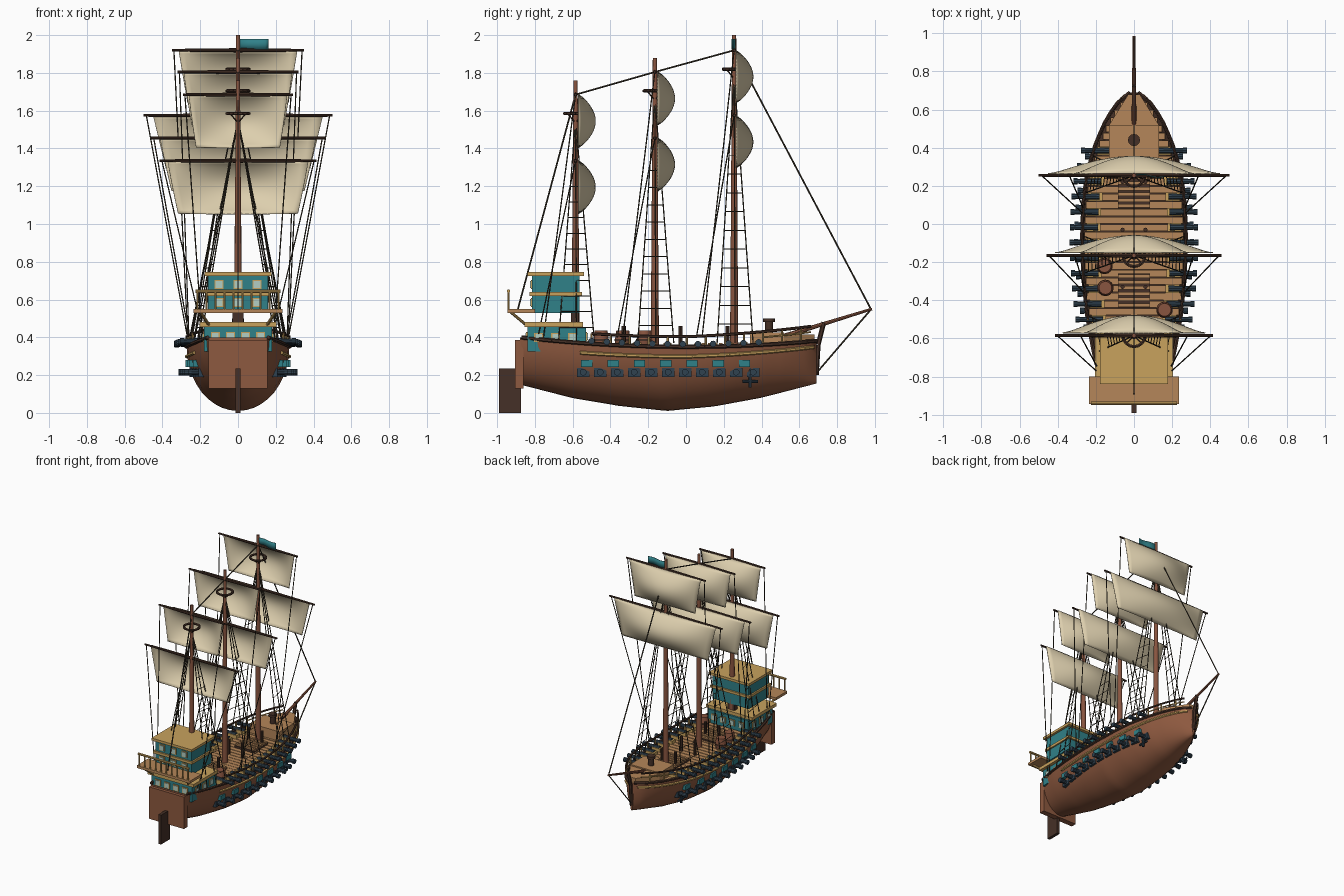
import bpy, bmesh, math
from mathutils import Vector, Matrix

if "Cube" in bpy.data.objects:
    bpy.data.objects.remove(bpy.data.objects["Cube"])

COL = dict(hull=(.27, .10, .05), sail=(.72, .62, .42), teal=(.03, .22, .25), gold=(.58, .36, .11),
           deck=(.46, .24, .10), dark=(.06, .03, .02), iron=(.03, .055, .08), rope=(.05, .04, .025),
           glass=(.45, .62, .55), mast=(.25, .09, .05))
MATS = {}
for k, c in COL.items():
    MATS[k] = bpy.data.materials.new(k)
    MATS[k].diffuse_color = (*c, 1)
parts = {}

def part(name, mat):
    if name not in parts:
        parts[name] = (bmesh.new(), mat)
    return parts[name][0]

def box(name, mat, x, y, z):
    """box from (min, max) ranges"""
    c = [(a + b) / 2 for a, b in (x, y, z)]
    s = [abs(b - a) for a, b in (x, y, z)]
    bmesh.ops.create_cube(part(name, mat), size=1, matrix=Matrix.Translation(c) @ Matrix.Diagonal((*s, 1)))

def rod(name, mat, a, b, r, r2=None, n=8):
    a, b = Vector(a), Vector(b)
    d = b - a
    m = Matrix.Translation((a + b) / 2) @ d.to_track_quat('Z', 'Y').to_matrix().to_4x4()
    bmesh.ops.create_cone(part(name, mat), cap_ends=True, segments=n, radius1=r,
                          radius2=r if r2 is None else r2, depth=d.length, matrix=m)

def path(name, mat, pts, r, n=6):
    for a, b in zip(pts, pts[1:]):
        rod(name, mat, a, b, r, n=n)

def grid(name, mat, f, nu, nv):
    bm = part(name, mat)
    v = [[bm.verts.new(f(i / nu, j / nv)) for j in range(nv + 1)] for i in range(nu + 1)]
    for i in range(nu):
        for j in range(nv):
            bm.faces.new((v[i][j], v[i + 1][j], v[i + 1][j + 1], v[i][j + 1]))
    return v

# hull lines: half width, keel height and sheer height along y
WID = [(-.88, .155), (-.7, .205), (-.5, .242), (-.3, .264), (-.1, .272), (.1, .266), (.25, .248),
       (.4, .208), (.52, .158), (.6, .112), (.66, .065), (.69, .02)]
KEEL = [(-.88, .15), (-.6, .078), (-.35, .036), (-.1, .01), (.15, .034), (.4, .08), (.69, .155)]

def lerp(t, y):
    y = min(max(y, t[0][0]), t[-1][0])
    for (a, p), (b, q) in zip(t, t[1:]):
        if y <= b:
            return p + (q - p) * (y - a) / (b - a)

def sheer(y):
    return .348 + .065 * y * y

def half(y, z=None):
    w, s, k = lerp(WID, y), sheer(y), lerp(KEEL, y)
    return w if z is None else w * math.sqrt(max(0, 1 - ((s - z) / (s - k)) ** 2))

def frange(a, b, n):
    return [a + (b - a) * i / (n - 1) for i in range(n)]

# hull shell
def hull(u, v):
    y, a = -.88 + 1.57 * u, math.pi * v
    s, k = sheer(y), lerp(KEEL, y)
    return (half(y) * math.cos(a), y, s - (s - k) * math.sin(a))
hv = grid('hull', 'hull', hull, 48, 20)
for end in (hv[0], hv[-1]):
    part('hull', 'hull').faces.new(end)
grid('deck_base', 'dark', lambda u, v: (half(-.87 + 1.55 * u) * (2 * v - 1) * .99, -.87 + 1.55 * u,
                                        sheer(-.87 + 1.55 * u) - .02), 40, 2)
# deck planks, transom, rudder and stem
for y in frange(-.5, .66, 30):
    w = half(y + .018) - .012
    box('deck_planks', 'deck', (-w, w), (y - .0175, y + .0175), (sheer(y) - .022, sheer(y) - .006))
box('transom', 'hull', (-.155, .155), (-.905, -.86), (.13, .385))
box('rudder', 'dark', (-.012, .012), (-.99, -.875), (0, .235))
path('stem_post', 'dark', [(0, .69, .2), (0, .70, .36), (0, .73, .48)], .013)
box('foredeck', 'deck', (-.13, .13), (.34, .52), (.34, .425))
w1 = part('foredeck', 'deck')
f = [w1.verts.new((x, y, z)) for z in (.36, .415) for x, y in ((-.13, .52), (.13, .52), (.03, .68), (-.03, .68))]
for q in ((0, 1, 2, 3), (4, 5, 6, 7), (0, 1, 5, 4), (1, 2, 6, 5), (2, 3, 7, 6), (3, 0, 4, 7)):
    w1.faces.new([f[i] for i in q])
rod('capstan', 'dark', (0, .44, .42), (0, .44, .485), .022, n=12)
rod('capstan', 'dark', (0, .44, .48), (0, .44, .5), .032, n=12)

for s in (1, -1):
    # gunwale, gold wale and railing
    ys = frange(-.87, .69, 30)
    path('gunwale', 'dark', [(s * (half(y) + .002), y, sheer(y) + .002) for y in ys], .011)
    ys = frange(-.56, .675, 26)
    wz = lambda y: sheer(y) - .05 + .03 * max(0, y)
    path('gold_wale', 'gold', [(s * (half(y, wz(y)) + .003), y, wz(y)) for y in ys], .010)
    ys = frange(-.5, .66, 24)
    rz = lambda y: sheer(y) + .055 + .04 * max(0, y)
    path('rail', 'dark', [(s * half(y), y, rz(y)) for y in ys], .008)
    path('lower_rail', 'gold', [(s * half(y), y, rz(y) - .03) for y in ys if y > .38], .005)
    for y in ys[::2]:
        rod('rail_posts', 'gold', (s * half(y), y, sheer(y)), (s * half(y), y, rz(y)), .006, n=6)
    # upper cannons on carriages
    for y in frange(-.5, .385, 12):
        w, z = half(y), sheer(y) + .016
        rod('deck_cannons', 'iron', (s * (w - .08), y, z), (s * (w + .062), y, z), .017, .013, 10)
        rod('deck_cannons', 'iron', (s * (w + .045), y, z), (s * (w + .066), y, z), .017, n=10)
        box('carriages', 'gold', (s * (w - .095), s * (w - .02)), (y - .022, y + .022), (z - .025, z + .004))
    # lower cannons with square ports
    for y in frange(-.545, .355, 11):
        z = .215
        w = half(y, z)
        box('gun_ports', 'iron', (s * (w - .03), s * (w + .008)), (y - .033, y + .033), (z - .024, z + .022))
        rod('hull_cannons', 'iron', (s * (w - .03), y, z), (s * (w + .06), y, z), .018, .014, 10)
        rod('hull_cannons', 'iron', (s * (w + .045), y, z), (s * (w + .065), y, z), .018, n=10)
    # teal port lids
    for y in frange(-.525, .31, 7):
        w = half(y, .26)
        box('port_lids', 'teal', (s * (w - .02), s * (w + .015)), (y - .03, y + .03), (.243, .28))
    # anchor
    ax = s * (half(.34, .17) + .025)
    rod('anchors', 'iron', (ax, .34, .135), (ax, .34, .25), .008)
    rod('anchors', 'iron', (ax, .30, .165), (ax, .38, .165), .008)

# stern castle: two teal cabins with gold bands
box('lower_cabin', 'teal', (-.18, .18), (-.84, -.53), (.325, .455))
box('lower_cabin_roof', 'gold', (-.205, .205), (-.855, -.545), (.455, .48))
box('upper_cabin', 'teal', (-.16, .16), (-.815, -.565), (.53, .73))
box('cabin_band', 'gold', (-.172, .172), (-.828, -.552), (.62, .64))
box('upper_roof', 'gold', (-.178, .178), (-.84, -.54), (.725, .745))
box('cabin_core', 'dark', (-.03, .03), (-.61, -.57), (.45, .54))
box('balcony', 'deck', (-.235, .235), (-.945, -.80), (.53, .55))
rod('balcony_rail', 'gold', (-.225, -.94, .645), (.225, -.94, .645), .009)
for x in frange(-.215, .215, 10):
    rod('balusters', 'gold', (x, -.94, .545), (x, -.94, .645), .006)
for s in (1, -1):
    rod('balcony_braces', 'gold', (s * .15, -.84, .46), (s * .2, -.93, .535), .008)
def window(x, y, z, side):
    for m, n, g, t in (('window_frames', 'gold', .024, .006), ('windows', 'glass', .018, .01)):
        if side:
            box(n + '_' + m, n, (x - t, x + t), (y - g, y + g), (z - g, z + g))
        else:
            box(n + '_' + m, n, (x - g, x + g), (y - t, y + t), (z - g, z + g))
for x in (-.12, -.04, .04, .12):
    window(x, -.84, .405, False)
    window(x, -.53, .405, False)
for x in (-.1, 0, .1):
    window(x, -.815, .68, False)
    window(x, -.815, .585, False)
for s in (1, -1):
    for y in (-.78, -.69, -.6):
        window(s * .18, y, .4, True)

# deck hatches, barrels and bitts
for cy in (.17, -.35):
    box('hatch_frames', 'dark', (-.085, .085), (cy - .09, cy + .09), (.335, .358))
    for y in frange(cy - .075, cy + .075, 6):
        box('hatch_slats', 'deck', (-.085, .085), (y - .009, y + .009), (.355, .37))
for x, y in ((-.155, -.22), (-.15, -.335), (.16, -.45)):
    for a, b, r, q in ((.335, .385, .034, .042), (.385, .435, .042, .034)):
        rod('barrels', 'mast', (x, y, a), (x, y, b), r, q, 14)
    rod('barrel_hoops', 'dark', (x, y, .38), (x, y, .39), .0435, n=14)
for y in (-.33, -.03, .22):
    for s in (1, -1):
        rod('bitts', 'dark', (s * .06, y, .34), (s * .06, y, .46), .011)

# masts with yards, sails, lookout rings and rigging
def sail(name, y0, zt, zb, wt):
    def f(u, v):
        w = wt * (1 - .15 * v)
        x = 2 * u - 1
        return (w * x, y0 + .012 + .09 * math.sin(math.pi * v) ** .8 * math.cos(x * math.pi / 2), zt + (zb - zt) * v)
    grid(name, 'sail', f, 20, 16)

for nm, y0, top, hi, lo, wh, wl in (('fore', .255, 2.0, 1.92, 1.575, .35, .5),
                                    ('main', -.165, 1.88, 1.805, 1.455, .32, .46),
                                    ('mizzen', -.585, 1.76, 1.685, 1.335, .29, .415)):
    rod(nm + '_mast', 'mast', (0, y0, .33), (0, y0, top), .022, .011, 14)
    for tag, z, w in (('upper', hi, wh), ('lower', lo, wl)):
        for s in (1, -1):
            rod(nm + '_yards', 'dark', (0, y0, z), (s * w, y0, z), .011, .007)
            # braces from the yard ends to the deck
            by = y0 - (.2 if tag == 'lower' else .17)
            rod('braces', 'rope', (s * w * .97, y0, z), (s * half(by), by, .4), .0035, n=5)
        sail(f'{nm}_{tag}_sail', y0, z, z - .28, w * .9)
    zr = hi - .1
    ring = [(.058 * math.cos(a), y0 + .058 * math.sin(a), zr) for a in frange(0, math.tau, 17)]
    path('lookout_rings', 'dark', ring, .009)
    for a in range(4):
        p = ring[a * 4 + 2]
        rod('lookout_spokes', 'dark', p, (0, y0, zr - .05), .004, n=5)
    # shrouds and ratlines
    for s in (1, -1):
        tip = Vector((0, y0, zr - .03))
        feet = [Vector((s * (half(y0 + d) - .01), y0 + d, .37)) for d in (-.09, .005, .10)]
        for p in feet:
            rod('shrouds', 'rope', p, tip, .0035, n=5)
        for i in range(1, 11):
            t = i * .07
            path('ratlines', 'rope', [p.lerp(tip, t) for p in feet], .0025, 4)

# bowsprit, stays and flag
rod('bowsprit', 'mast', (0, .45, .385), (0, .985, .55), .014, .007)
path('stays', 'rope', [(0, .69, .21), (0, .98, .548), (0, .255, 1.92), (0, -.165, 1.805), (0, -.585, 1.685), (0, -.89, .55)], .0045)
grid('flag', 'teal', lambda u, v: (.16 * u, .255 + .008 * math.sin(u * 6), 1.925 + .055 * v), 10, 2)

# turn every part into an object
for name, (bm, mat) in parts.items():
    bmesh.ops.recalc_face_normals(bm, faces=bm.faces)
    me = bpy.data.meshes.new(name)
    bm.to_mesh(me)
    bm.free()
    me.materials.append(MATS[mat])
    me.shade_smooth()
    me.set_sharp_from_angle(angle=math.radians(35))
    ob = bpy.data.objects.new(name, me)
    bpy.context.collection.objects.link(ob)
    if name.endswith('sail') or name in ('flag', 'deck_base'):
        ob.modifiers.new('thickness', 'SOLIDIFY').thickness = .005

for m in bpy.data.materials:
    if m.users and not m.is_grease_pencil:
        m.use_nodes = True
        m.node_tree.nodes["Principled BSDF"].inputs["Base Color"].default_value = m.diffuse_color
